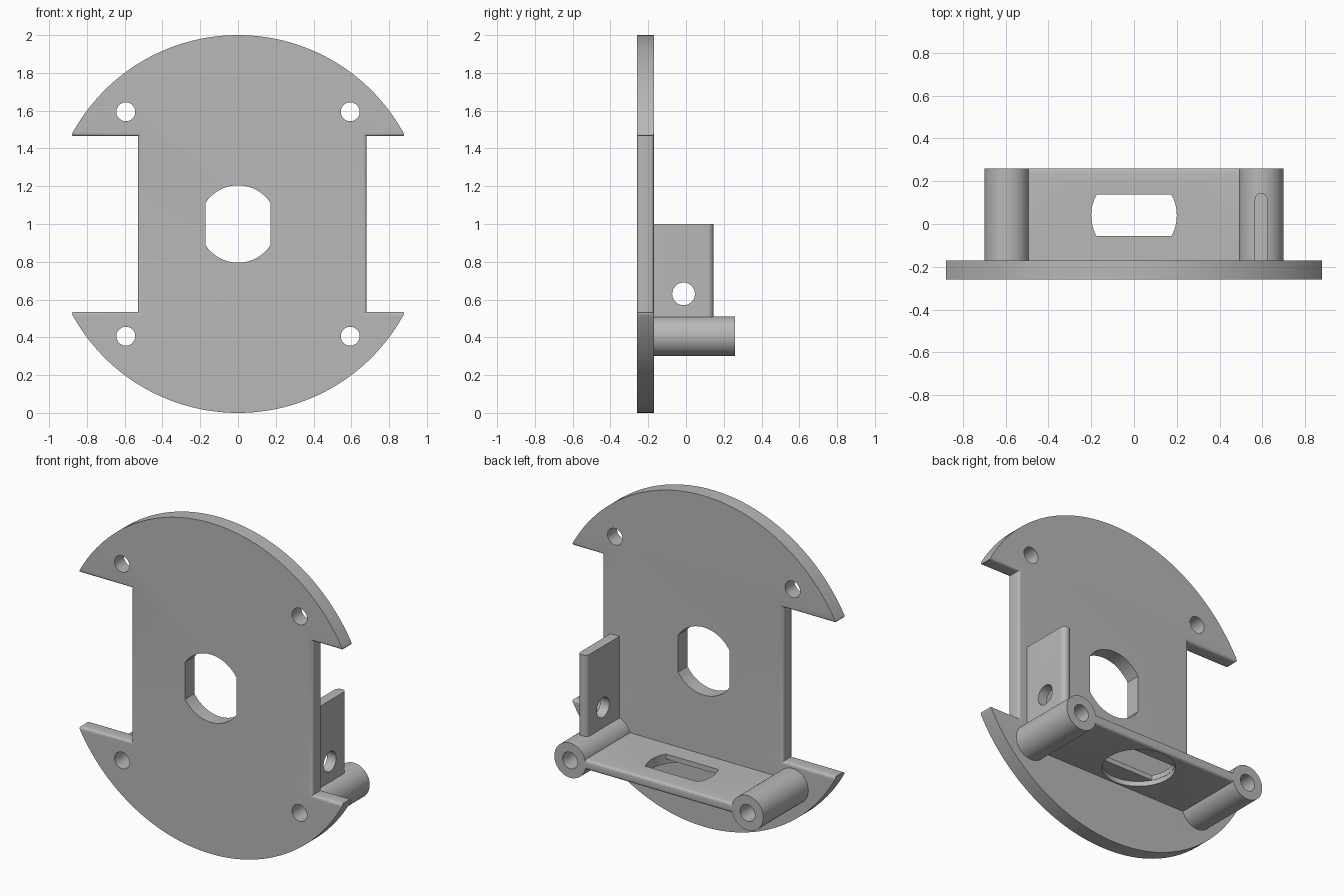
import bpy, bmesh, math
from mathutils import Matrix, Vector

FRONT, BACK_OF_PLATE, REAR = -0.26, -0.17, 0.26
HOLE = 0.594           # mounting hole offset from the plate centre
FILLET = 0.016

old = bpy.data.objects.get("Cube")
if old:
    bpy.data.objects.remove(old, do_unlink=True)

grey = bpy.data.materials.new("plain grey")
grey.use_nodes = True
colour = (0.48, 0.48, 0.48, 1)
grey.diffuse_color = colour
grey.node_tree.nodes["Principled BSDF"].inputs["Base Color"].default_value = colour


def prism(name, points, axis, start, end, round_edge=None, radius=FILLET, steps=4):
    """Extrude a 2D outline along an axis, rounding the edges picked by a rule."""
    place = {"x": lambda a, b, t: (t, a, b),
             "y": lambda a, b, t: (a, t, b),
             "z": lambda a, b, t: (a, b, t)}[axis]
    bm = bmesh.new()
    face = bm.faces.new([bm.verts.new(place(a, b, start)) for a, b in points])
    out = bmesh.ops.extrude_face_region(bm, geom=[face])
    moved = [v for v in out["geom"] if isinstance(v, bmesh.types.BMVert)]
    bmesh.ops.translate(bm, verts=moved, vec=Vector(place(0, 0, end - start)))
    bmesh.ops.recalc_face_normals(bm, faces=bm.faces)
    if round_edge:
        picked = [e for e in bm.edges if round_edge(e)]
        bmesh.ops.bevel(bm, geom=picked, offset=radius, segments=steps,
                        profile=0.5, affect="EDGES", clamp_overlap=True)
    mesh = bpy.data.meshes.new(name)
    bm.to_mesh(mesh)
    bm.free()
    mesh.materials.append(grey)
    ob = bpy.data.objects.new(name, mesh)
    bpy.context.collection.objects.link(ob)
    return ob


def arc(ca, cb, r, a0, a1, n):
    return [(ca + r * math.cos(a0 + (a1 - a0) * i / n),
             cb + r * math.sin(a0 + (a1 - a0) * i / n)) for i in range(n + 1)]


def circle(ca, cb, r, n=40):
    return arc(ca, cb, r, 0, 2 * math.pi, n)[:-1]


def flatted_circle(ca, cb, r, half, turned=False):
    """Circle with two parallel flats at the given half width."""
    a = math.asin(half / r) if turned else math.acos(half / r)
    if turned:
        return arc(ca, cb, r, -a, a, 12) + arc(ca, cb, r, math.pi - a, math.pi + a, 12)
    return arc(ca, cb, r, a, math.pi - a, 16) + arc(ca, cb, r, math.pi + a, 2 * math.pi - a, 16)


def cut(ob, *cutters):
    bpy.context.view_layer.objects.active = ob
    for c in cutters:
        mod = ob.modifiers.new("cut", "BOOLEAN")
        mod.operation, mod.solver, mod.object = "DIFFERENCE", "EXACT", c
        bpy.ops.object.modifier_apply(modifier=mod.name)
        bpy.data.objects.remove(c, do_unlink=True)


def mount_hole(x, z):
    return prism("hole_cutter", circle(x, z, 0.05), "y", -0.5, 0.5)


# Round plate with a notch in each side
notch = 0.465
a = math.asin(notch)
outline = arc(0, 1, 1, a, math.pi - a, 72) + [(-0.53, 1 + notch), (-0.53, 1 - notch)]
outline += arc(0, 1, 1, math.pi + a, 2 * math.pi - a, 72) + [(0.68, 1 - notch), (0.68, 1 + notch)]


def notch_edge(e):
    p, q = (v.co for v in e.verts)
    if not all(abs(v.z - 1) < notch + 0.001 for v in (p, q)):
        return False
    along_depth = abs(p.y - q.y) > 0.01
    return not along_depth or abs(p.x) > 0.8


plate = prism("plate", outline, "y", FRONT, BACK_OF_PLATE, notch_edge)
cut(plate, prism("centre_cutter", flatted_circle(0, 1, 0.205, 0.172), "y", -0.5, 0.5),
    *[mount_hole(sx * HOLE, 1 + sz * HOLE) for sx in (-1, 1) for sz in (-1, 1)])
parts = [plate]

# Hollow posts behind the lower holes
for side, x in (("left", HOLE), ("right", -HOLE)):
    post = prism(side + "_post", circle(x, 1 - HOLE, 0.105, 56), "y", BACK_OF_PLATE, REAR)
    cut(post, mount_hole(x, 1 - HOLE))
    parts.append(post)

# Shelf joining the posts, with a slot and a round recess beneath
low, high = 0.376, 0.436
w = 0.515
shelf = prism("shelf", [(-w, BACK_OF_PLATE), (w, BACK_OF_PLATE), (w, REAR), (-w, REAR)],
              "z", low, high,
              lambda e: all(v.co.y > 0.2 for v in e.verts)
              and abs(e.verts[0].co.x - e.verts[1].co.x) > 0.1)
cut(shelf, prism("slot_cutter", flatted_circle(0, 0.04, 0.2, 0.097, True), "z", 0.2, 0.6),
    prism("recess_cutter", circle(0, 0.04, 0.202, 56), "z", 0.2, low + 0.03))
parts.append(shelf)

# Upright tab with a rounded rear edge and a hole
r, tip = 0.03, 0.145
tab_outline = [(HOLE - r, BACK_OF_PLATE), (HOLE + r, BACK_OF_PLATE)]
tab_outline += arc(HOLE, tip - r, r, 0, math.pi, 14)
tab = prism("tab", tab_outline, "z", 0.49, 1.0)
cut(tab, prism("tab_hole_cutter", circle(-0.013, 0.63, 0.06), "x", 0.4, 0.8))
parts.append(tab)

# Smooth the curves, keep the corners sharp
for ob in bpy.context.selected_objects:
    ob.select_set(False)
for ob in parts:
    ob.select_set(True)
bpy.context.view_layer.objects.active = plate
bpy.ops.object.shade_smooth_by_angle(angle=math.radians(30))
